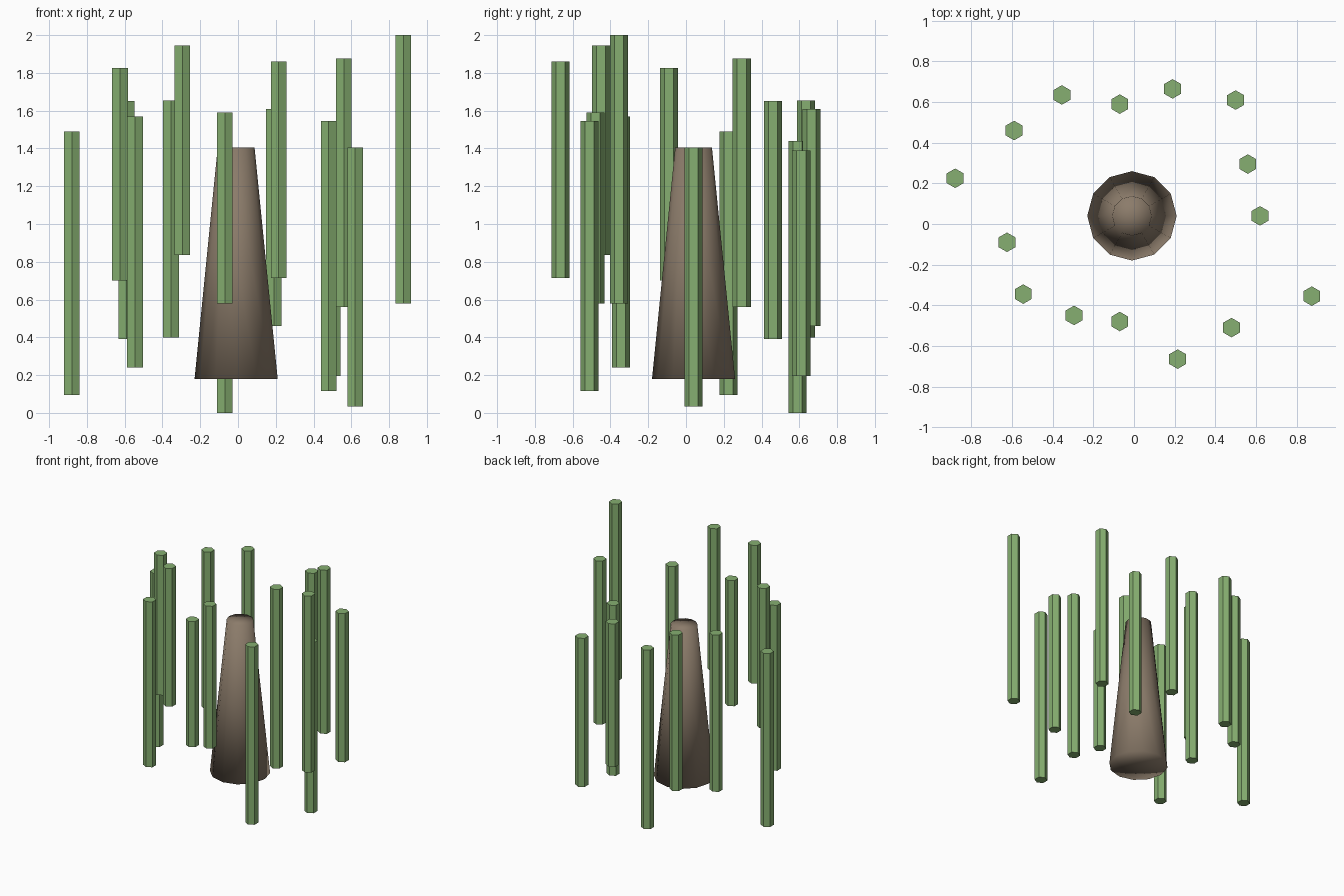
import bpy
import bmesh

default = bpy.data.objects.get("Cube")
if default:
    bpy.data.objects.remove(default, do_unlink=True)


def make_material(name, rgb):
    mat = bpy.data.materials.new(name)
    mat.use_nodes = True
    color = (*rgb, 1)
    mat.diffuse_color = color
    shader = mat.node_tree.nodes["Principled BSDF"]
    shader.inputs["Base Color"].default_value = color
    shader.inputs["Roughness"].default_value = 0.8
    return mat


green = make_material("stalk_green", (0.24, 0.43, 0.165))
brown = make_material("bark_brown", (0.26, 0.20, 0.145))


def add_prism(name, x, y, bottom, top, r_bottom, r_top, sides, mat, fill="NGON"):
    """Upright prism or tapered cone between two heights."""
    bpy.ops.mesh.primitive_cone_add(
        vertices=sides, radius1=r_bottom, radius2=r_top, depth=top - bottom,
        end_fill_type=fill, location=(x, y, (bottom + top) / 2))
    obj = bpy.context.object
    obj.name = name
    obj.data.materials.append(mat)
    return obj


# Tapered central trunk, softly shaded, with one loop cut at mid height
trunk = add_prism("trunk", -0.01, 0.04, 0.18, 1.405, 0.22, 0.0975, 12, brown, "TRIFAN")
bm = bmesh.new()
bm.from_mesh(trunk.data)
bmesh.ops.bisect_plane(bm, geom=bm.verts[:] + bm.edges[:] + bm.faces[:],
                       plane_co=(0, 0, 0), plane_no=(0, 0, 1))
bm.to_mesh(trunk.data)
bm.free()
bpy.ops.object.shade_smooth()

# Ring of hexagonal stalks: x, y, bottom, top
STALKS = [
    (-0.88, 0.225, 0.095, 1.49),
    (-0.59, 0.46, 0.39, 1.65),
    (-0.355, 0.635, 0.4, 1.655),
    (-0.07, 0.59, 0, 1.44),
    (0.19, 0.665, 0.46, 1.61),
    (0.5, 0.61, 0.195, 1.39),
    (0.56, 0.295, 0.56, 1.875),
    (0.62, 0.04, 0.035, 1.405),
    (0.875, -0.355, 0.58, 2),
    (0.48, -0.51, 0.115, 1.545),
    (0.215, -0.665, 0.715, 1.86),
    (-0.07, -0.48, 0.58, 1.59),
    (-0.295, -0.45, 0.835, 1.945),
    (-0.545, -0.345, 0.24, 1.57),
    (-0.625, -0.09, 0.7, 1.825),
]
for i, (x, y, bottom, top) in enumerate(STALKS, 1):
    add_prism(f"stalk_{i}", x, y, bottom, top, 0.048, 0.048, 6, green)
